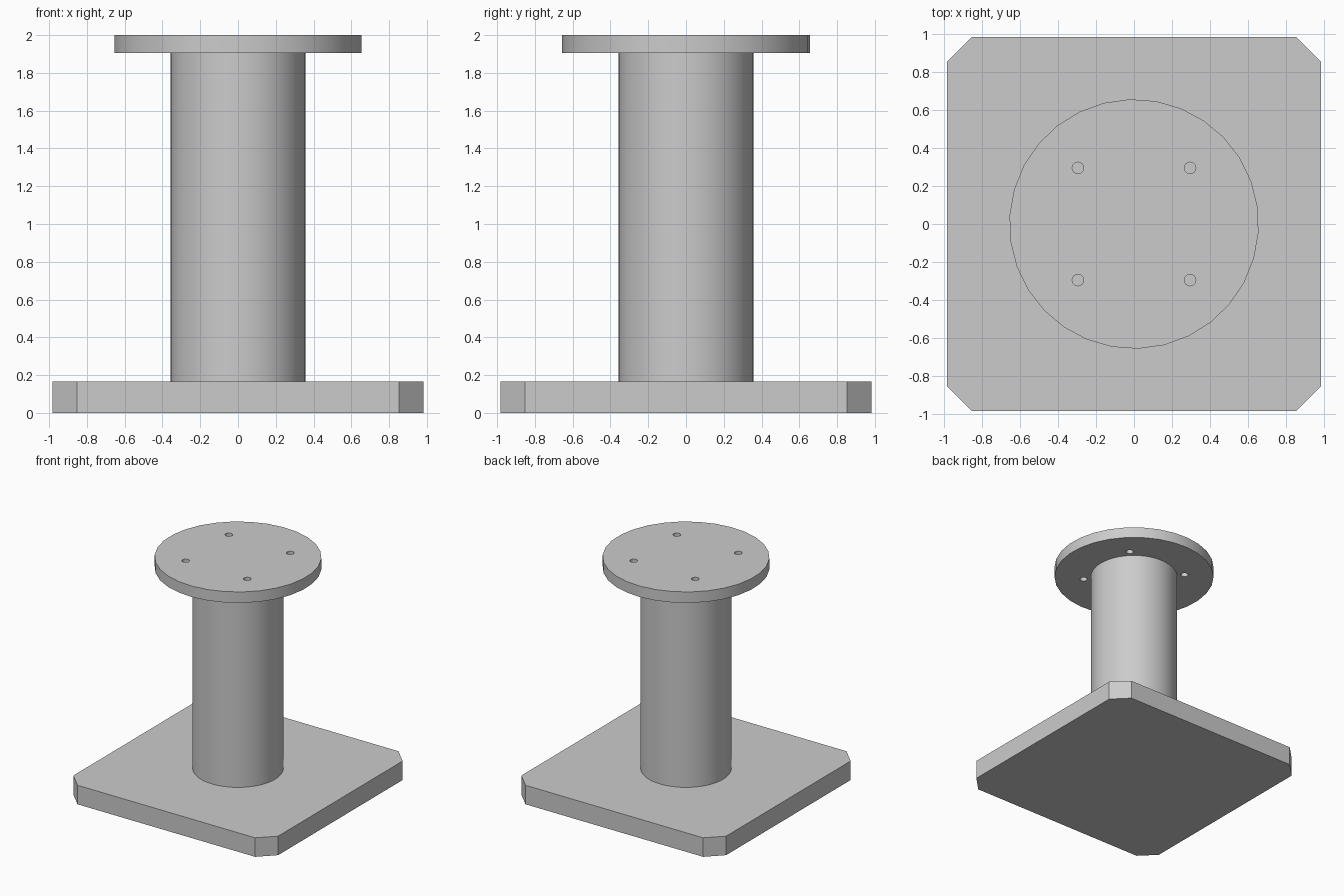
import bpy
import bmesh
from math import radians, sin, cos, tau

cube = bpy.data.objects.get("Cube")
if cube:
    bpy.data.objects.remove(cube, do_unlink=True)

grey = bpy.data.materials.new("plain grey")
grey.use_nodes = True
colour = (0.6, 0.6, 0.6, 1)
grey.diffuse_color = colour
grey.node_tree.nodes["Principled BSDF"].inputs["Base Color"].default_value = colour


def ring(radius, sides, turn=0, centre=(0, 0)):
    return [(centre[0] + radius * cos(turn + tau * i / sides),
             centre[1] + radius * sin(turn + tau * i / sides)) for i in range(sides)]


def extrude_outline(name, outline, bottom, top, smooth=False):
    """Solid prism over a flat outline."""
    bm = bmesh.new()
    face = bm.faces.new([bm.verts.new((x, y, bottom)) for x, y in outline])
    made = bmesh.ops.extrude_face_region(bm, geom=[face])["geom"]
    verts = [v for v in made if isinstance(v, bmesh.types.BMVert)]
    bmesh.ops.translate(bm, verts=verts, vec=(0, 0, top - bottom))
    bmesh.ops.recalc_face_normals(bm, faces=bm.faces)
    mesh = bpy.data.meshes.new(name)
    bm.to_mesh(mesh)
    bm.free()
    mesh.materials.append(grey)
    obj = bpy.data.objects.new(name, mesh)
    bpy.context.collection.objects.link(obj)
    if smooth:
        shade(obj)
    return obj


def shade(obj):
    bpy.ops.object.select_all(action='DESELECT')
    obj.select_set(True)
    bpy.context.view_layer.objects.active = obj
    bpy.ops.object.shade_smooth_by_angle(angle=radians(30))


# Square base plate with clipped corners
W, C = 0.983, 0.853
extrude_outline("base_plate", [(C, -W), (W, -C), (W, C), (C, W),
                               (-C, W), (-W, C), (-W, -C), (-C, -W)], 0, 0.165)

# Round column
extrude_outline("column", ring(0.357, 48), 0.165, 1.905, smooth=True)

# Top flange with four bolt holes
flange = extrude_outline("top_flange", ring(0.656, 30, radians(8)), 1.905, 2, smooth=True)
for sx in (-1, 1):
    for sy in (-1, 1):
        cutter = extrude_outline("hole_cutter",
                                 ring(0.03, 24, centre=(0.295 * sx, 0.295 * sy)), 1.85, 2.05)
        cutter.hide_render = True
        cut = flange.modifiers.new("bolt_hole", 'BOOLEAN')
        cut.operation = 'DIFFERENCE'
        cut.solver = 'EXACT'
        cut.object = cutter
        bpy.context.view_layer.objects.active = flange
        bpy.ops.object.modifier_apply(modifier=cut.name)
        bpy.data.objects.remove(cutter, do_unlink=True)
shade(flange)
